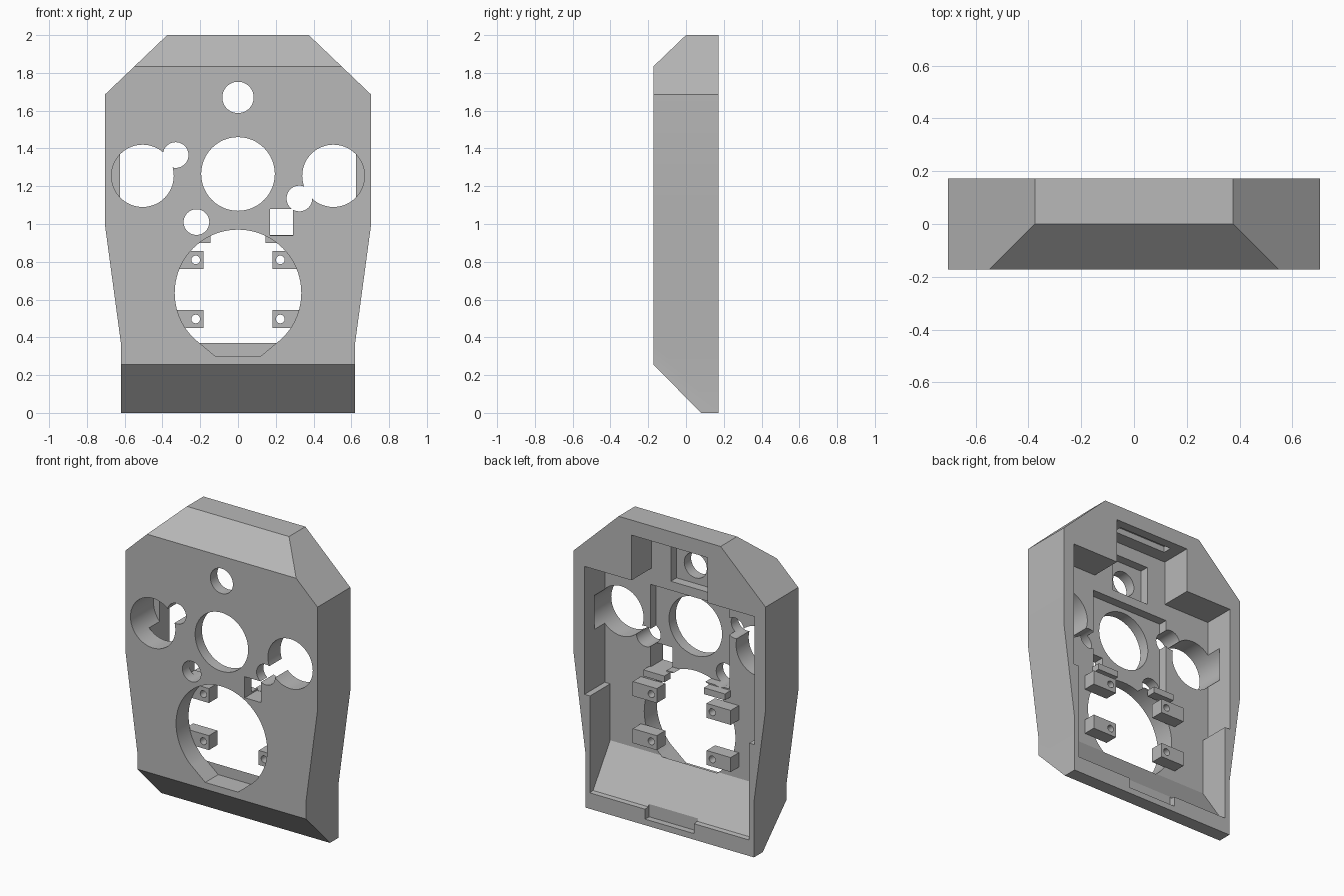
import bpy, bmesh, math
from mathutils import Vector

cube = bpy.data.objects.get("Cube")
if cube:
    bpy.data.objects.remove(cube, do_unlink=True)

grey = bpy.data.materials.new("plain grey")
grey.use_nodes = True
COLOUR = (0.48, 0.48, 0.48, 1)
grey.diffuse_color = COLOUR
grey.node_tree.nodes["Principled BSDF"].inputs["Base Color"].default_value = COLOUR


def prism(name, points, start, end, axis="y"):
    """Extrude a 2D outline: (x, z) along y, or (y, z) along x."""
    bm = bmesh.new()
    place = (lambda p: (p[0], start, p[1])) if axis == "y" else (lambda p: (start, p[0], p[1]))
    face = bm.faces.new([bm.verts.new(place(p)) for p in points])
    new = bmesh.ops.extrude_face_region(bm, geom=[face])["geom"]
    step = Vector((0, end - start, 0)) if axis == "y" else Vector((end - start, 0, 0))
    bmesh.ops.translate(bm, vec=step, verts=[v for v in new if isinstance(v, bmesh.types.BMVert)])
    bmesh.ops.recalc_face_normals(bm, faces=bm.faces[:])
    mesh = bpy.data.meshes.new(name)
    bm.to_mesh(mesh)
    bm.free()
    mesh.materials.append(grey)
    obj = bpy.data.objects.new(name, mesh)
    bpy.context.collection.objects.link(obj)
    return obj


def box(name, x0, x1, y0, y1, z0, z1):
    return prism(name, [(x0, z0), (x1, z0), (x1, z1), (x0, z1)], y0, y1)


def circle(x, z, r, n=48):
    return [(x + r * math.cos(math.tau * i / n), z + r * math.sin(math.tau * i / n)) for i in range(n)]


def combine(target, tool, operation="DIFFERENCE"):
    """Apply a boolean and discard the tool."""
    tool.hide_render = True
    mod = target.modifiers.new("cut", "BOOLEAN")
    mod.operation = operation
    mod.solver = "EXACT"
    mod.object = tool
    bpy.context.view_layer.objects.active = target
    bpy.ops.object.modifier_apply(modifier=mod.name)
    bpy.data.objects.remove(tool, do_unlink=True)


FRONT, BACK, FLOOR, DEEP = -0.172, 0.172, -0.04, -0.1

# Outer shell: front outline intersected with the chamfered side profile
half = [(0.62, 0), (0.62, 0.37), (0.705, 1.0), (0.705, 1.685), (0.375, 2)]
shell = prism("panel_shell", half + [(-x, z) for x, z in reversed(half)], FRONT - 0.1, BACK)
side = [(FRONT, 0.255), (0.08, 0), (0.3, 0), (0.3, 2), (0, 2), (FRONT, 1.835)]
combine(shell, prism("side_profile", side, -1, 1, "x"), "INTERSECT")

# Rear cavity: wide upper part, narrower lower part with sloped floor, top notch
combine(shell, box("upper_cavity", -0.625, 0.625, FLOOR, 0.3, 0.75, 1.6))
slope = [(FLOOR, 0.375), (0.14, 0.11), (0.3, 0.09), (0.3, 0.76), (FLOOR, 0.76)]
combine(shell, prism("lower_cavity", slope, -0.585, 0.585, "x"))
combine(shell, box("top_notch", -0.28, 0.28, FLOOR, 0.3, 1.55, 1.9))

# Recesses around the centre and top holes, and the two clip slots
combine(shell, box("centre_recess", -0.29, 0.29, DEEP, 0.1, 0.95, 1.49))
combine(shell, box("top_recess", -0.14, 0.14, DEEP, 0.1, 1.55, 1.81))
combine(shell, box("top_slot", -0.2, 0.2, 0.05, 0.11, 1.85, 1.94))
combine(shell, box("bottom_slot", -0.18, 0.18, 0.13, 0.3, 0.04, 0.15))

# Round openings: x, z, radius, rear end of the cut
for x, z, r, end in [(0, 1.67, 0.083, 0.1), (0, 1.265, 0.195, 0.1),
                     (-0.505, 1.255, 0.165, 0.07), (0.505, 1.255, 0.165, 0.07),
                     (-0.33, 1.365, 0.068, 0.1), (0.325, 1.135, 0.068, 0.1),
                     (-0.22, 1.01, 0.068, 0.1)]:
    combine(shell, prism("round_cutter", circle(x, z, r), -0.4, end))
combine(shell, box("square_cutter", 0.17, 0.29, -0.4, 0.1, 0.94, 1.08))

# Large lower opening with a flat, angled bottom
arc = [p for p in circle(0, 0.635, 0.335, 96) if p[1] > 0.38]
arc.sort(key=lambda p: math.atan2(p[0], p[1] - 0.635))
large = arc + [(0.21, 0.375), (0.12, 0.3), (-0.12, 0.3), (-0.21, 0.375)]
combine(shell, prism("large_cutter", large, -0.4, FLOOR + 0.004))

# Mounting blocks with screw holes, and small tabs at the top of the opening
for s, word in ((1, "left"), (-1, "right")):
    for z, level in ((0.81, "upper"), (0.497, "lower")):
        x0, x1 = sorted((s * 0.183, s * 0.36))
        block = box(f"{level}_{word}_mount", x0, x1, FLOOR - 0.004, 0.045, z - 0.048, z + 0.048)
        combine(block, prism("screw_cutter", circle(s * 0.224, z, 0.023, 24), -0.2, 0.2))
    x0, x1 = sorted((s * 0.145, s * 0.3))
    box(f"{word}_tab", x0, x1, FLOOR - 0.004, 0.02, 0.9, 0.942)

# Smooth curved hole walls, crisp edges elsewhere
bpy.ops.object.select_all(action="DESELECT")
for obj in bpy.context.collection.objects:
    if obj.type == "MESH" and grey.name in obj.data.materials:
        obj.select_set(True)
bpy.context.view_layer.objects.active = shell
bpy.ops.object.shade_smooth_by_angle(angle=math.radians(25))
